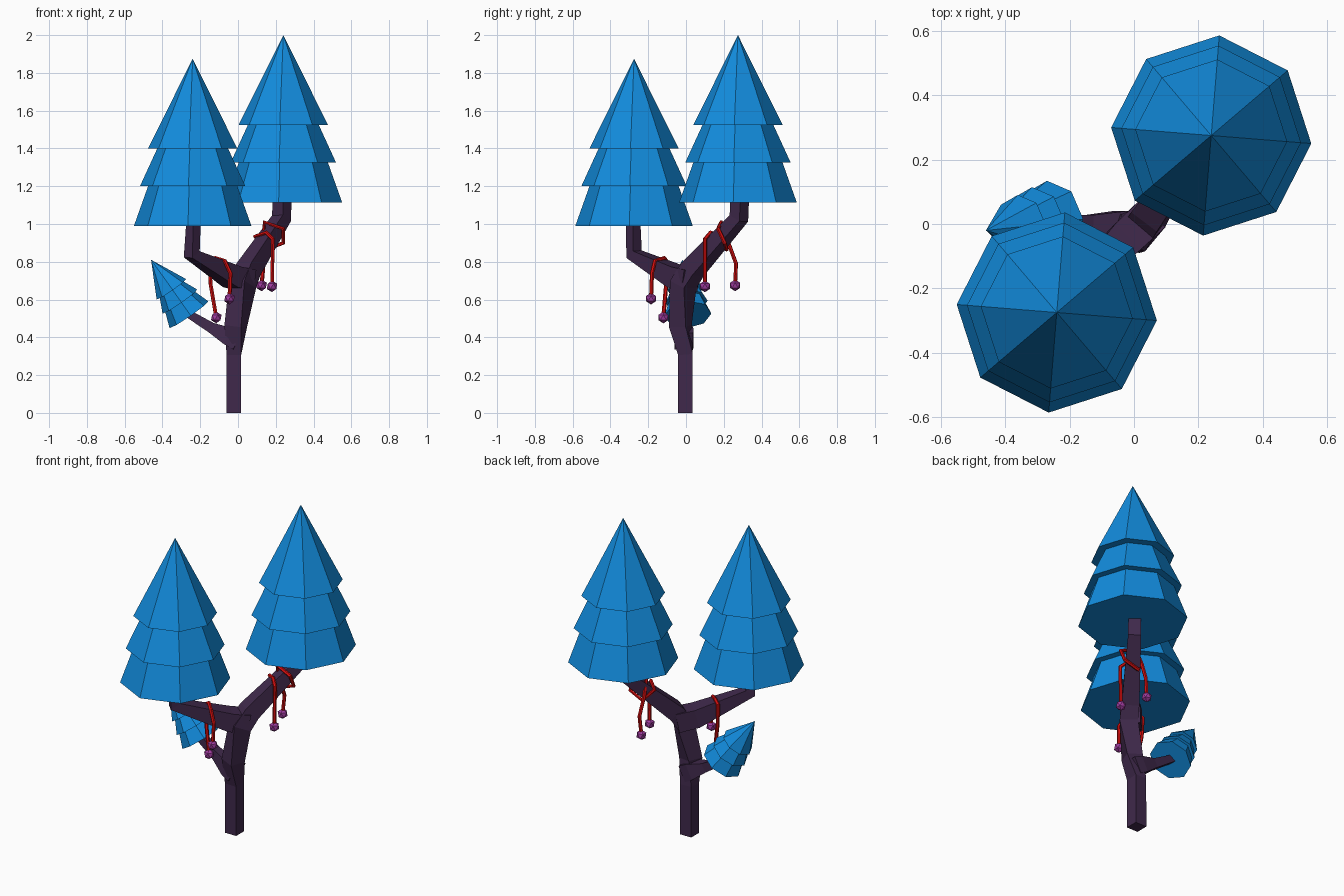
import bpy, bmesh, math
from mathutils import Vector, Matrix

if "Cube" in bpy.data.objects:
    bpy.data.objects.remove(bpy.data.objects["Cube"])


def material(name, rgb):
    m = bpy.data.materials.new(name)
    m.diffuse_color = (*rgb, 1)
    m.use_nodes = True
    m.node_tree.nodes["Principled BSDF"].inputs["Base Color"].default_value = m.diffuse_color
    return m


BLUE = material("blue_foliage", (0.006, 0.26, 0.72))
BARK = material("dark_bark", (0.05, 0.022, 0.07))
RED = material("red_cord", (0.68, 0.004, 0.004))
PURPLE = material("purple_bead", (0.35, 0.045, 0.35))


def finish(name, bm, mat):
    bmesh.ops.recalc_face_normals(bm, faces=bm.faces[:])
    me = bpy.data.meshes.new(name)
    bm.to_mesh(me)
    bm.free()
    me.materials.append(mat)
    ob = bpy.data.objects.new(name, me)
    bpy.context.collection.objects.link(ob)
    return ob


def loft(bm, rings):
    n = len(rings[0])
    for a, b in zip(rings, rings[1:]):
        for i in range(n):
            j = (i + 1) % n
            bm.faces.new((a[i], a[j], b[j], b[i]))


def foliage(name, base, axis=(0, 0, 1), scale=1.0):
    """Three-tier eight-sided cone, turned from one profile."""
    bm = bmesh.new()
    profile = [(.312, 0), (.237, .21), (.28, .21), (.188, .41), (.237, .41)]
    rings = []
    for r, z in profile:
        ring = []
        for i in range(8):
            a = math.radians(-4.6 + 45 * i)
            ring.append(bm.verts.new((r * math.cos(a), r * math.sin(a), z)))
        rings.append(ring)
    loft(bm, rings)
    bm.faces.new(rings[0])
    apex = bm.verts.new((0, 0, .885))
    for i in range(8):
        bm.faces.new((rings[-1][i], rings[-1][(i + 1) % 8], apex))
    rot = Vector(axis).to_track_quat('Z', 'Y').to_matrix().to_4x4() if axis != (0, 0, 1) else Matrix()
    bm.transform(Matrix.Translation(base) @ rot @ Matrix.Scale(scale, 4))
    return finish(name, bm, BLUE)


def limb(name, nodes):
    """Square tube; nodes are (x, y, z, half width, twist in degrees)."""
    bm = bmesh.new()
    pts = [Vector(n[:3]) for n in nodes]
    rings = []
    for i, (p, n) in enumerate(zip(pts, nodes)):
        before = (p - pts[i - 1]).normalized() if i else Vector()
        after = (pts[i + 1] - p).normalized() if i < len(pts) - 1 else Vector()
        t = (before + after).normalized()
        a = math.radians(n[4])
        side = Vector((math.cos(a), math.sin(a), 0))
        side = (side - t * side.dot(t)).normalized()
        up = t.cross(side)
        rings.append([bm.verts.new(p + n[3] * (side * u + up * v))
                      for u, v in ((-1, -1), (1, -1), (1, 1), (-1, 1))])
    loft(bm, rings)
    bm.faces.new(rings[0])
    bm.faces.new(rings[-1])
    return finish(name, bm, BARK)


def cord(name, pts):
    """Thin cord with a faceted bead on each end."""
    cu = bpy.data.curves.new(name, 'CURVE')
    cu.dimensions = '3D'
    cu.bevel_depth = 0.011
    cu.bevel_resolution = 1
    cu.use_fill_caps = True
    sp = cu.splines.new('POLY')
    sp.points.add(len(pts) - 1)
    for q, p in zip(sp.points, pts):
        q.co = (*p, 1)
    sp.use_smooth = False
    cu.materials.append(RED)
    bpy.context.collection.objects.link(bpy.data.objects.new(name, cu))
    for tag, p in (("a", pts[0]), ("b", pts[-1])):
        bm = bmesh.new()
        bmesh.ops.create_icosphere(bm, subdivisions=1, radius=0.031,
                                   matrix=Matrix.Translation(p))
        finish(f"{name}_bead_{tag}", bm, PURPLE)


# Foliage crowns
foliage("front_crown", (-.24, -.275, .99))
foliage("back_crown", (.24, .275, 1.115))
foliage("small_crown", (-.26, .01, .52), (-.2, -.03, .29), .4)

# Trunk continuing into the back branch
limb("trunk", [(-.022, -.003, 0, .0385, 0), (-.022, -.003, .31, .0385, 0),
               (-.012, -.03, .46, .047, -20), (.025, -.015, .68, .052, -40),
               (.055, .035, .76, .05, -40), (.23, .28, 1.03, .037, -40),
               (.235, .285, 1.15, .035, -40)])
# Front branch
limb("front_branch", [(.05, .025, .70, .058, -47), (-.03, -.05, .72, .056, -47),
                      (-.245, -.275, .84, .032, -47), (-.235, -.28, 1.02, .027, -47)])
# Small side branch
limb("side_branch", [(.0, -.012, .38, .05, 90), (-.05, -.008, .405, .048, 90),
                     (-.14, 0, .45, .028, 90), (-.28, .01, .535, .02, 90)])

# Hanging cords with beads
cord("front_cord", [(-.045, -.185, .605), (-.04, -.18, .74), (-.07, -.165, .805),
                    (-.12, -.115, .82), (-.15, -.1, .80), (-.145, -.105, .68),
                    (-.115, -.12, .505)])
cord("back_cord", [(.18, .1, .67), (.185, .1, .92), (.15, .13, .955),
                   (.09, .18, .935), (.15, .215, .865), (.24, .205, .90),
                   (.24, .17, .975), (.14, .185, 1.01), (.13, .225, .90),
                   (.135, .265, .79), (.125, .26, .675)])
